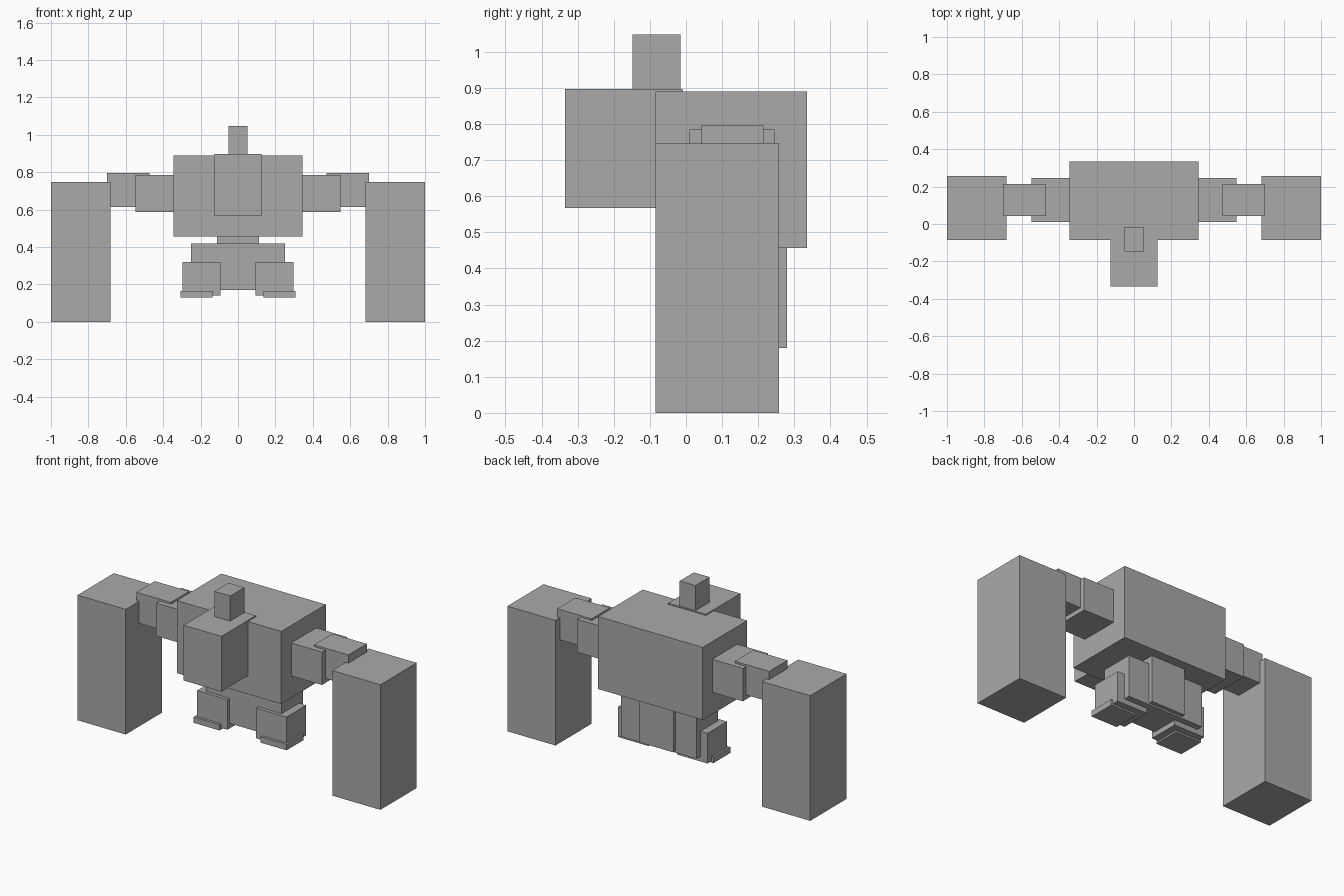
import bpy

cube = bpy.data.objects.get("Cube")
if cube:
    bpy.data.objects.remove(cube, do_unlink=True)

# Single grey material
grey = bpy.data.materials.new("plain_grey")
grey.use_nodes = True
colour = (0.4, 0.4, 0.4, 1)
grey.diffuse_color = colour
grey.node_tree.nodes["Principled BSDF"].inputs["Base Color"].default_value = colour


def box(name, xs, ys, zs):
    """Flat-shaded box spanning the given ranges."""
    spans = (xs, ys, zs)
    bpy.ops.mesh.primitive_cube_add(size=1, location=[(a + b) / 2 for a, b in spans])
    obj = bpy.context.object
    obj.name = name
    obj.dimensions = [b - a for a, b in spans]
    bpy.ops.object.transform_apply(location=False, rotation=False, scale=True)
    obj.data.materials.append(grey)
    return obj


def centred(name, half, ys, zs):
    box(name, (-half, half), ys, zs)


def pair(name, inner, outer, ys, zs):
    box("left_" + name, (inner, outer), ys, zs)
    box("right_" + name, (-outer, -inner), ys, zs)


# Body and head
centred("torso", 0.345, (-0.085, 0.335), (0.457, 0.89))
centred("head", 0.125, (-0.335, -0.01), (0.567, 0.897))
centred("crest", 0.052, (-0.148, -0.015), (0.897, 1.047))
centred("spine", 0.112, (0.1, 0.28), (0.18, 0.457))
centred("pelvis", 0.25, (0.055, 0.257), (0.17, 0.418))

# Arms
pair("upper_arm", 0.345, 0.547, (0.01, 0.245), (0.588, 0.785))
pair("elbow", 0.473, 0.7, (0.042, 0.215), (0.615, 0.796))
pair("forearm", 0.682, 1.0, (-0.085, 0.257), (0, 0.747))

# Legs
pair("leg", 0.094, 0.296, (0.035, 0.22), (0.14, 0.32))
pair("foot", 0.136, 0.307, (0.02, 0.18), (0.13, 0.165))
